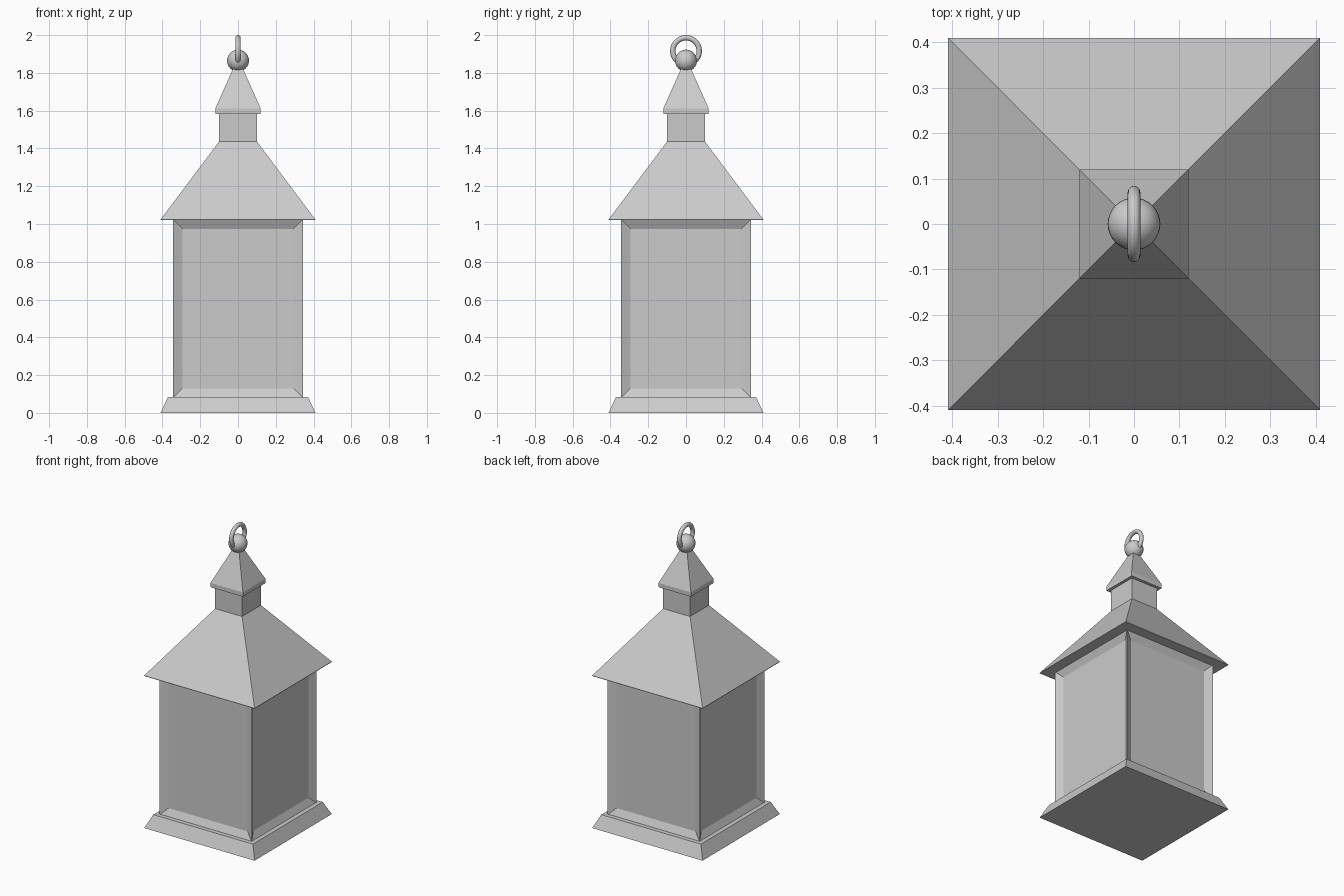
import bpy, bmesh
from math import radians, pi, sqrt
from mathutils import Vector

cube = bpy.data.objects.get("Cube")
if cube:
    bpy.data.objects.remove(cube)

metal = bpy.data.materials.new("plain grey")
metal.use_nodes = True
GREY = (0.6, 0.6, 0.6, 1)
metal.diffuse_color = GREY
metal.node_tree.nodes["Principled BSDF"].inputs["Base Color"].default_value = GREY


def square_loft(name, profile):
    """Stack square sections given as (half width, height), capped at both ends."""
    bm = bmesh.new()
    rings = [[bm.verts.new((sx * h, sy * h, z))
              for sx, sy in ((-1, -1), (1, -1), (1, 1), (-1, 1))] for h, z in profile]
    for low, high in zip(rings, rings[1:]):
        for i in range(4):
            j = (i + 1) % 4
            bm.faces.new((low[i], low[j], high[j], high[i]))
    bm.faces.new(rings[0][::-1])
    bm.faces.new(rings[-1])
    mesh = bpy.data.meshes.new(name)
    bm.to_mesh(mesh)
    bm.free()
    obj = bpy.data.objects.new(name, mesh)
    bpy.context.collection.objects.link(obj)
    mesh.materials.append(metal)
    return obj


def finish_round(name):
    obj = bpy.context.object
    obj.name = name
    obj.data.materials.append(metal)
    bpy.ops.object.shade_smooth_by_angle(angle=radians(40))


# Flared foot
square_loft("base", [(0.41, 0), (0.37, 0.085)])

# Body with a sunken panel on each side
body = square_loft("body", [(0.343, 0.08), (0.343, 1.025)])
bm = bmesh.new()
bm.from_mesh(body.data)
bm.normal_update()
sides = [f for f in bm.faces if abs(f.normal.z) < 0.5]
bmesh.ops.inset_individual(bm, faces=sides, thickness=0.071)
for face in sides:
    bmesh.ops.translate(bm, verts=face.verts, vec=-0.025 * face.normal)
bm.to_mesh(body.data)
bm.free()

# Roof, chimney neck and peaked cap
square_loft("roof", [(0.41, 1.02), (0.41, 1.023), (0.1, 1.437)])
square_loft("neck", [(0.1, 1.43), (0.1, 1.59)])
square_loft("cap", [(0.12, 1.583), (0.12, 1.612), (0.018, 1.84)])

# Ball finial and hanging ring
bpy.ops.mesh.primitive_uv_sphere_add(segments=32, ring_count=16, radius=0.058,
                                     location=(0, 0, 1.865))
finish_round("finial_ball")
bpy.ops.mesh.primitive_torus_add(major_radius=0.07, minor_radius=0.014,
                                 major_segments=48, minor_segments=12,
                                 location=(0, 0, 1.916), rotation=(0, pi / 2, 0))
finish_round("hanging_ring")
